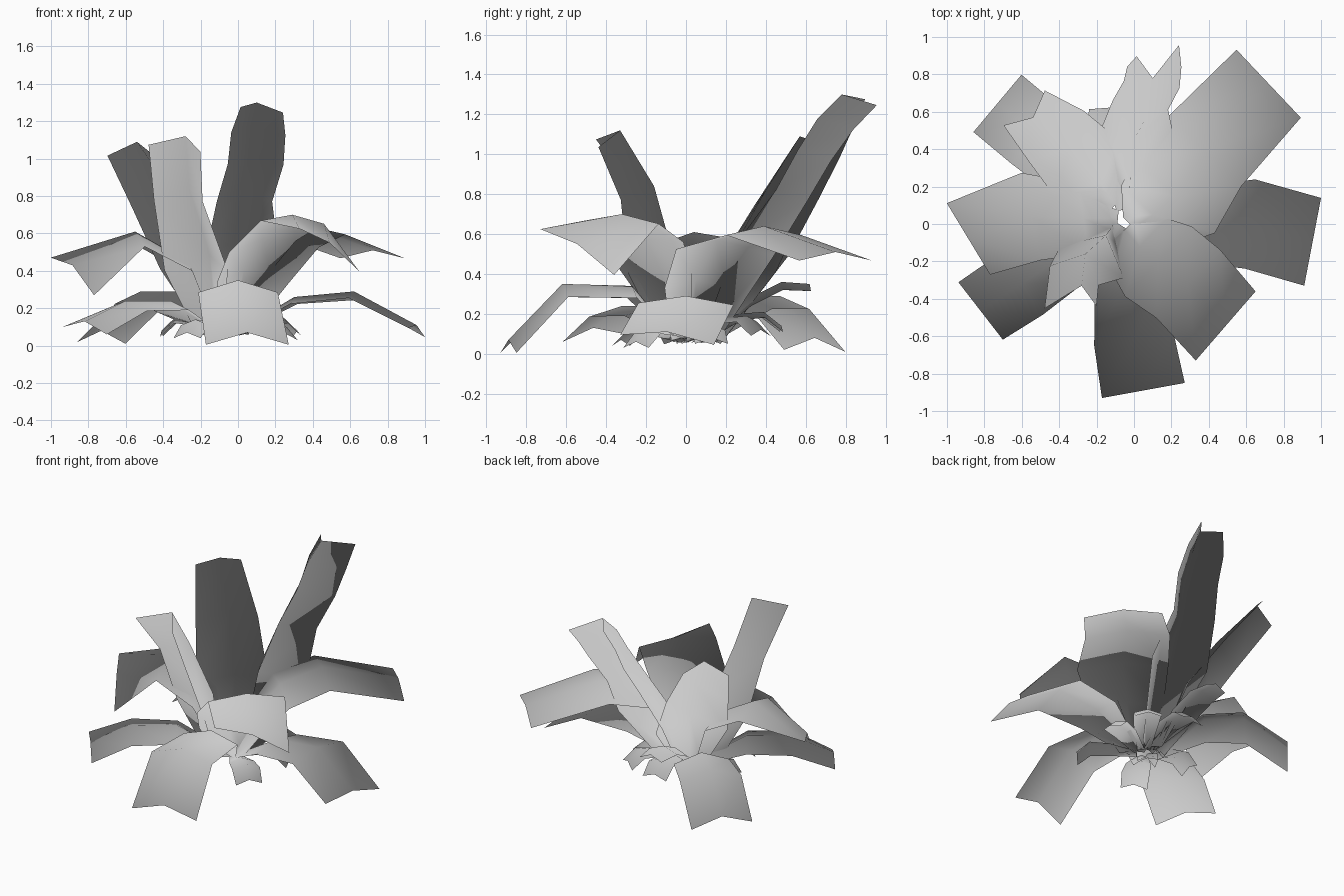
import bpy
from math import cos, sin, radians
from mathutils import Vector


def leaf(name, rows, tip_side, out_drop, down_drop, bank=0):
    """Creased leaf: rows are ridge x, y, z, half width; both edges fall away from the ridge."""
    ridge = [Vector(r[:3]) for r in rows]
    out = ridge[-1] - ridge[0]
    out.z = 0
    out.normalize()
    base_side = out.cross(Vector((0, 0, 1)))
    tip = Vector(tip_side).normalized() if tip_side else base_side
    if tip.dot(base_side) < 0:
        tip = -tip
    base_side = base_side + Vector((0, 0, bank))
    drop = out * out_drop - Vector((0, 0, down_drop))
    wmax = max(r[3] for r in rows)
    verts, faces = [], []
    for i, (c, r) in enumerate(zip(ridge, rows)):
        t = (i / (len(rows) - 1)) ** 4
        side = base_side.lerp(tip, t).normalized() * r[3]
        fall = drop * min(1, r[3] / wmax * 1.1)
        verts += [c - side + fall, c, c + side + fall]
        if i:
            for k in (0, 1):
                a = 3 * (i - 1) + k
                faces.append((a, a + 1, a + 4, a + 3))
    me = bpy.data.meshes.new(name)
    me.from_pydata(verts, [], faces)
    me.shade_smooth()
    # foliage shading: normals radiate like a sphere from the root of the plant
    me.normals_split_custom_set_from_vertices([v.normalized() for v in verts])
    ob = bpy.data.objects.new(name, me)
    bpy.context.collection.objects.link(ob)


# low drooping outer leaves
leaf("low_leaf_front", [(-.06, -.05, .08, .07), (-.02, -.27, .34, .19), (0, -.62, .35, .215),
     (.05, -.89, .07, .225)], (.44, .08, 0), 0, .065)
leaf("low_leaf_right", [(0, 0, .08, .07), (.3, 0, .26, .2), (.62, 0, .29, .24),
     (.955, -.095, .11, .24)], (.09, .47, -.05), 0, .04)
leaf("low_leaf_back_left", [(-.12, .08, .08, .07), (-.33, .3, .29, .18), (-.52, .47, .29, .2),
     (-.73, .645, .08, .2)], (.26, .31, -.01), 0, .065)
leaf("low_leaf_front_left", [(-.12, 0, .08, .07), (-.36, -.16, .24, .18), (-.6, -.32, .24, .2),
     (-.82, -.465, .13, .195)], (-.24, .31, .04), 0, .05)

# broad arching middle leaves
leaf("arching_leaf_front_right", [(-.05, -.03, .08, .08), (.03, -.12, .4, .21),
     (.13, -.2, .57, .26), (.29, -.32, .7, .25), (.49, -.545, .55, .27)],
     (.32, .37, -.23), 0, .04, -.15)
leaf("arching_leaf_back_right", [(0, -.02, .08, .08), (.1, .05, .37, .23), (.22, .15, .57, .29),
     (.38, .39, .64, .27), (.72, .75, .51, .25)], (.34, -.36, 0), 0, .045)
leaf("arching_leaf_left", [(-.12, .03, .08, .07), (-.27, .03, .45, .19), (-.55, .04, .61, .24),
     (-.885, -.08, .43, .245)], (-.23, .38, .2), 0, .06)

# tall upright leaves
leaf("tall_leaf_back", [(-.03, .08, .08, .07), (-.02, .25, .55, .2), (0, .45, .82, .15),
     (.06, .56, 1.02, .15), (.075, .66, 1.18, .145), (.1, .78, 1.3, .118)],
     (.23, .06, -.03), .23, .06)
leaf("tall_leaf_back_left", [(-.1, .1, .08, .07), (-.18, .22, .5, .23), (-.35, .4, .82, .2),
     (-.54, .57, 1.09, .145)], (.19, .16, .02), .1, .09)
leaf("tall_leaf_front", [(-.12, -.02, .08, .07), (-.15, -.06, .48, .19), (-.26, -.16, .84, .14),
     (-.28, -.33, 1.12, .14)], (.22, .01, -.03), .16, .08)

# small leaves round the base
leaf("small_leaf_back", [(-.12, .1, .08, .05), (-.14, .32, .28, .1), (-.16, .48, .36, .1),
     (-.16, .62, .35, .08)], None, 0, .04)
for i, (ang, rad, z) in enumerate([(55, .42, .12), (95, .45, .14), (175, .36, .08), (238, .42, .07),
                                   (318, .42, .06), (15, .38, .08)]):
    c, s = cos(radians(ang)), sin(radians(ang))
    rows = [(-.05 + c * rad * t, .03 + s * rad * t, h, w) for t, h, w in
            ((.1, .07, .04), (.5, z + .06, .08), (.8, z + .07, .09), (1, z, .085))]
    leaf(f"small_leaf_{i + 1}", rows, None, 0, .03)
